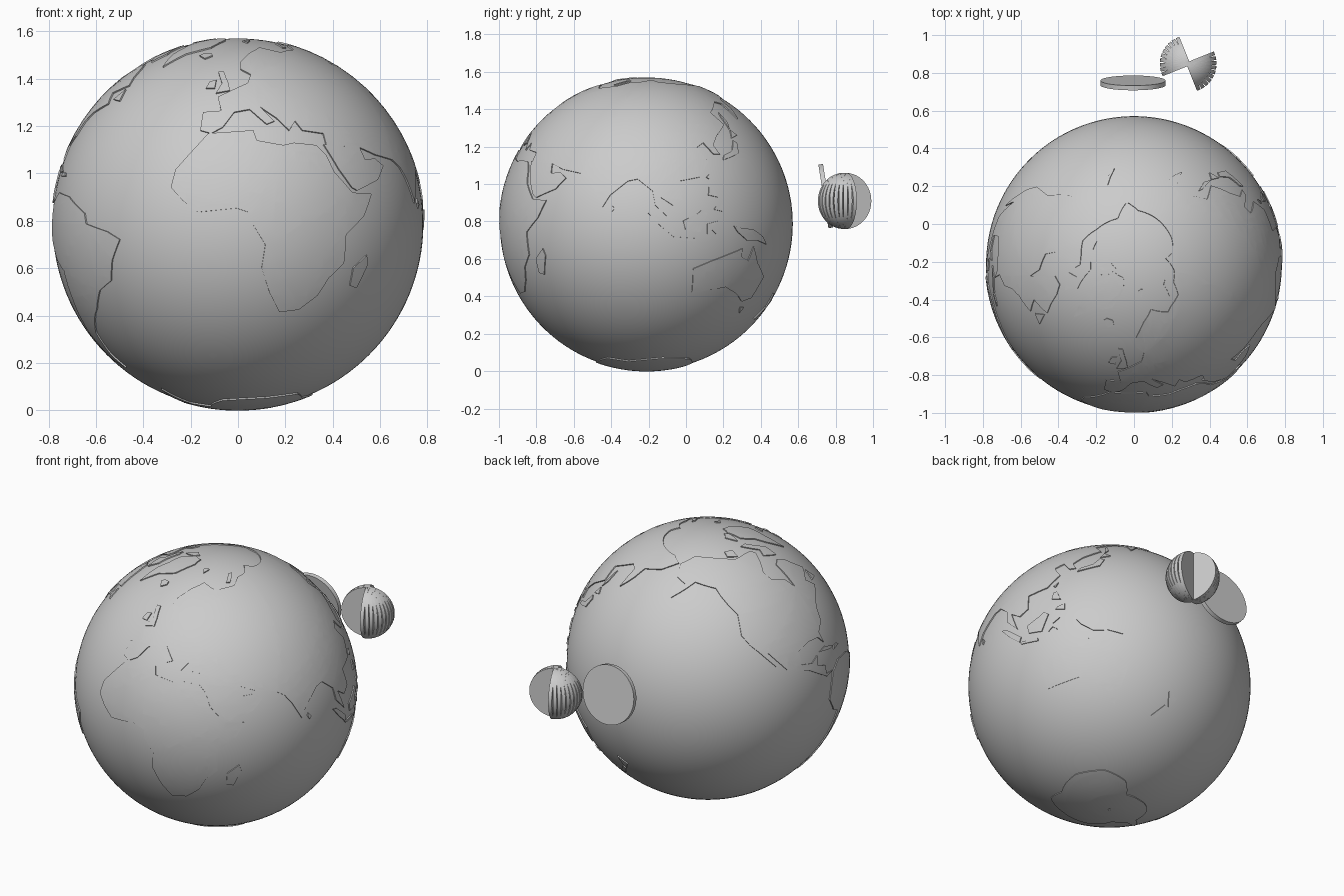
import bpy, bmesh
from math import radians, sin, cos, pi
from mathutils import Vector, Matrix

CENTER = Vector((0, -0.212, 0.787))
SEA_R, LAND_R, FRONT_LON = 0.783, 0.789, 4.5


def finish(name, bm, angle=30):
    me = bpy.data.meshes.new(name)
    bm.to_mesh(me)
    bm.free()
    ob = bpy.data.objects.new(name, me)
    bpy.context.collection.objects.link(ob)
    bpy.ops.object.select_all(action='DESELECT')
    ob.select_set(True)
    bpy.context.view_layer.objects.active = ob
    bpy.ops.object.shade_smooth_by_angle(angle=radians(angle))
    return ob


def map_lat(lat):
    # the printed map squeezes the middle latitudes a little
    knots = [(0, 0), (36, 29), (54, 49), (65, 64.5), (71, 71), (90, 90)]
    a = abs(lat)
    for (x0, y0), (x1, y1) in zip(knots, knots[1:]):
        if a <= x1:
            v = y0 + (y1 - y0) * (a - x0) / (x1 - x0)
            return v if lat >= 0 else -v
    return 90 if lat > 0 else -90


def land(name, *pts):
    # coast outline in degrees, cut into a fine grid, wrapped on the ball and raised
    bm = bmesh.new()
    pts = list(zip(pts[::2], pts[1::2]))
    f = bm.faces.new([bm.verts.new((x, y, 0)) for x, y in pts])
    f.normal_update()
    if f.normal.z < 0:
        f.normal_flip()
    bmesh.ops.triangulate(bm, faces=bm.faces[:], ngon_method='EAR_CLIP')
    for axis, no in ((0, (1, 0, 0)), (1, (0, 1, 0))):
        lo = min(p[axis] for p in pts)
        hi = max(p[axis] for p in pts)
        k = 4 * (lo // 4 + 1)
        while k < hi:
            bmesh.ops.bisect_plane(bm, geom=bm.verts[:] + bm.edges[:] + bm.faces[:], dist=1e-5,
                                   plane_co=Vector(no) * k, plane_no=no)
            k += 4
    for v in bm.verts:
        lo, la = radians(v.co.x - FRONT_LON), radians(map_lat(v.co.y))
        v.co = Vector((cos(la) * sin(lo), -cos(la) * cos(lo), sin(la))) * (SEA_R - 0.006)
    ext = bmesh.ops.extrude_face_region(bm, geom=bm.faces[:])
    for v in ext['geom']:
        if isinstance(v, bmesh.types.BMVert):
            v.co = v.co.normalized() * LAND_R
    bmesh.ops.recalc_face_normals(bm, faces=bm.faces[:])
    finish(name, bm).location = CENTER


# ocean ball
bm = bmesh.new()
bmesh.ops.create_uvsphere(bm, u_segments=128, v_segments=64, radius=SEA_R)
finish("ocean_ball", bm).location = CENTER

# main land masses
land("land_africa", -6, 36, 10, 37, 11, 33, 20, 31, 24, 32, 32, 31, 35, 27, 37, 20, 43, 12, 51, 11.5,
     47, 3, 40, -4, 40, -15, 35, -21, 32, -28, 26, -34, 19, -35, 15, -27, 12, -17, 13, -8, 9, 0,
     9, 4, 4, 6, -8, 4.5, -13, 9, -17, 14, -16, 21, -10, 30)
land("land_europe_asia", -9, 37, -9, 43, -2, 43.5, -4, 48.5, 4, 52, 9, 54, 11, 57, 6, 59, 6, 62, 14, 67,
     25, 71, 40, 67, 45, 68, 60, 69, 70, 73, 85, 74, 104, 77.5, 112, 74, 130, 72, 160, 70, 180, 69,
     190, 66, 178, 62, 164, 60, 162, 56, 157, 51, 156, 58, 150, 59, 136, 54, 140, 48, 131, 43,
     127, 39, 129, 35, 126, 35, 122, 40, 118, 38, 122, 31, 117, 23, 108, 21, 109, 12, 105, 9, 100, 13,
     104, 2, 98, 9, 97, 16, 91, 22, 87, 21, 80, 14, 77, 8, 73, 17, 70, 22, 66, 25, 57, 27,
     50, 30, 36, 31, 36, 36, 28, 37, 26, 40, 23, 37, 19, 41, 13, 45, 18, 40, 15, 39, 9, 44, 3, 43,
     -1, 38, -5, 36)
land("land_arabia", 35, 31.2, 50, 30.2, 51, 25, 56, 25.5, 59.5, 22.5, 55, 17, 45, 12.8, 43, 14, 39, 21)
land("land_north_america", -168, 66, -156, 71, -128, 70, -110, 68, -95, 69, -85, 69, -82, 67, -94, 60,
     -92, 57, -82, 55, -79, 51, -77, 60, -70, 61, -64, 59, -56, 53, -66, 50, -61, 46, -70, 43,
     -74, 40, -76, 35, -81, 31, -80, 25, -83, 29, -90, 29.5, -97, 27, -97, 20, -91, 18.5, -87, 21,
     -88, 16, -83, 14, -83, 9.5, -78, 9, -83, 8, -94, 16, -105, 20, -113, 31, -110, 23, -117, 32,
     -124, 40, -124, 48, -135, 58, -150, 60, -164, 54, -157, 59, -165, 61)
land("land_south_america", -78, 8, -72, 12, -62, 10.5, -51, 4, -50, 0, -40, -3, -35, -6, -39, -14,
     -41, -22, -48, -26, -54, -34, -58, -37, -65, -42, -68, -50, -66, -55, -73, -52, -74, -42, -71, -30,
     -70, -18, -76, -14, -81, -6, -80, 1)
land("land_australia", 114, -22, 122, -18, 129, -15, 136, -12, 136, -16, 140, -18, 142, -11, 146, -19,
     153, -26, 150, -37, 144, -38.5, 138, -35, 131, -31.5, 124, -33, 115, -34.5)
land("land_antarctica", -180, -78, -150, -77, -110, -74, -75, -73, -58, -63.5, -62, -74, -40, -78, -10, -71,
     30, -69, 55, -66, 75, -69, 110, -66, 140, -66.5, 165, -71, 180, -78, 180, -89.5, -180, -89.5)
land("land_greenland", -44, 60, -52, 66, -55, 71, -68, 76, -60, 82, -32, 83.5, -18, 80, -22, 71, -38, 66)

# islands
land("island_britain", -5, 50, 1, 51, 0, 54, -3, 58, -6, 58, -3, 54)
land("island_ireland", -10, 52, -6, 52, -6, 55, -9, 54.5)
land("island_iceland", -24, 65, -18, 63.5, -14, 65, -16, 66.5, -22, 66.3)
land("island_madagascar", 44, -24, 47, -25, 50, -15.5, 49, -12, 44, -17)
land("island_ceylon", 80, 8, 81, 6, 82, 7.5, 80.3, 9.8)
land("island_sumatra", 95, 5.5, 98, 4.5, 106, -3.5, 105, -6, 100, -1)
land("island_java", 105, -6.2, 114, -7, 114, -8.6, 106, -7.5)
land("island_borneo", 109, 1.5, 115, 5, 117, 7, 119, 5, 116, -4, 110, -3)
land("island_celebes", 119, -5, 119, 0, 124, 1.5, 121, -1, 123, -5, 121, -3)
land("island_new_guinea", 131, -1, 135, -2, 141, -2.6, 147, -6, 150, -10, 144, -8, 138, -8, 133, -4)
land("island_luzon", 120, 14, 124, 13, 122, 18.5, 120.5, 18)
land("island_mindanao", 122, 7, 126, 6, 126, 9.5, 123, 8.5)
land("island_taiwan", 120, 23, 121, 22, 122, 25)
land("island_japan", 130, 32, 136, 34, 140, 35.5, 142, 40, 140, 41, 137, 37, 131, 34.5)
land("island_japan_north", 140, 42, 145, 43.3, 142, 45.5)
land("island_sakhalin", 142, 46, 144, 49, 143, 54, 142, 52)
land("island_new_zealand_north", 173, -35, 178, -38, 175, -41.5, 174, -39)
land("island_new_zealand_south", 173, -41, 174, -42, 170, -46.5, 167, -46)
land("island_tasmania", 145, -41, 148, -41, 147, -43.5)
land("island_cuba", -85, 22, -77, 20, -74, 20.2, -80, 23)
land("island_hispaniola", -74, 18.3, -68.5, 18.5, -70, 19.8, -73, 19.9)
land("island_newfoundland", -59, 47.6, -53, 47, -56, 51.5)
land("island_baffin", -65, 62, -62, 66, -78, 73, -88, 73, -73, 67, -78, 64.5)
land("island_victoria", -117, 70, -105, 69, -105, 73, -117, 73)
land("island_ellesmere", -80, 76, -65, 81, -70, 83, -90, 81)
land("island_nova_zembla", 52, 71, 57, 71, 68, 76.5, 60, 76)
land("island_svalbard", 12, 79, 17, 76.7, 25, 79.5, 18, 80)


def coin(name, radius, depth, loc, rot):
    # flat round disc whose axis lies along y before rotation
    bm = bmesh.new()
    bmesh.ops.create_cone(bm, cap_ends=True, segments=64, radius1=radius, radius2=radius, depth=depth,
                          matrix=Matrix.Rotation(pi / 2, 4, 'X'))
    ob = finish(name, bm)
    ob.location, ob.rotation_euler = loc, rot


# tilted disc behind the ball
coin("tilted_disc", 0.172, 0.025, (-0.005, 0.747, 0.936), (radians(9), 0, 0))

# fan of discs sharing one upright diameter
for i in range(10):
    coin(f"fan_disc_{i}", 0.15, 0.02, (0.287, 0.848, 0.91), (0, 0, radians(-68 + 10 * i)))
